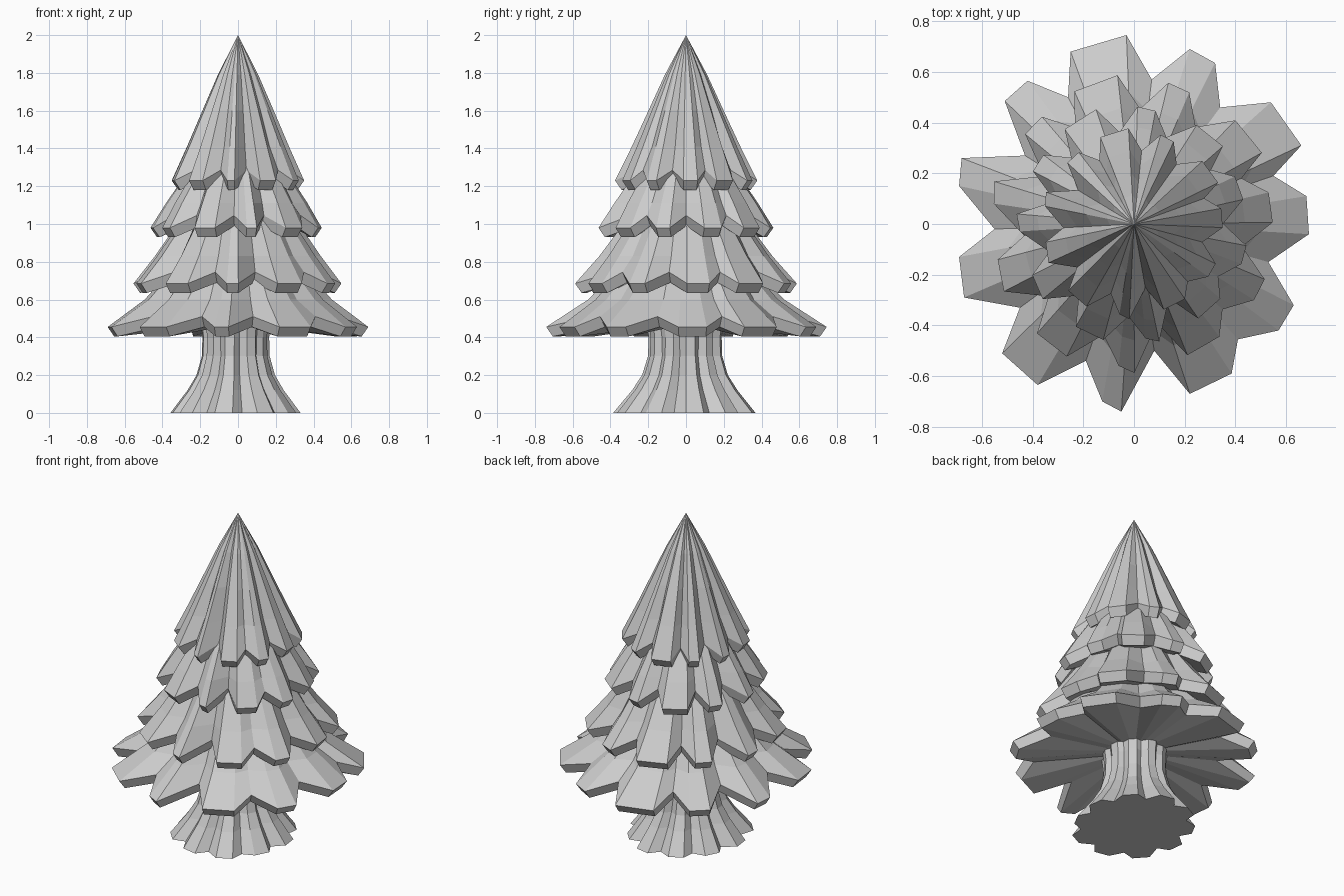
import bpy, bmesh, math, random

if "Cube" in bpy.data.objects:
    bpy.data.objects.remove(bpy.data.objects["Cube"])

random.seed(4)

# Ragged skirt outline seen from above: per petal two tip corners, then a valley
OUTLINE = [(-.25, .68), (-.03, .745), (.07, .57), (.22, .69), (.32, .635), (.34, .46),
           (.54, .48), (.66, .31), (.55, .19), (.68, .11), (.69, -.04), (.53, -.15),
           (.63, -.32), (.57, -.42), (.41, -.455), (.385, -.59), (.22, -.67), (.08, -.5),
           (-.05, -.74), (-.125, -.70), (-.19, -.54), (-.38, -.635), (-.52, -.51), (-.45, -.33),
           (-.67, -.29), (-.69, -.13), (-.55, -.02), (-.69, .15), (-.68, .26), (-.43, .27),
           (-.51, .485), (-.42, .565), (-.26, .50)]
POLAR = [(math.atan2(y, x), math.hypot(x, y) / .72) for x, y in OUTLINE]


def loft(name, rings, apex=None):
    """Join equal rings of points into a closed flat-shaded solid."""
    bm = bmesh.new()
    rows = [[bm.verts.new(p) for p in ring] for ring in rings]
    n = len(rows[0])
    for a, b in zip(rows, rows[1:]):
        for i in range(n):
            bm.faces.new((a[i], a[(i + 1) % n], b[(i + 1) % n], b[i]))
    bm.faces.new(rows[0])
    if apex:
        tip = bm.verts.new(apex)
        for i in range(n):
            bm.faces.new((rows[-1][i], rows[-1][(i + 1) % n], tip))
    else:
        bm.faces.new(rows[-1])
    bmesh.ops.recalc_face_normals(bm, faces=bm.faces)
    mesh = bpy.data.meshes.new(name)
    bm.to_mesh(mesh)
    bm.free()
    obj = bpy.data.objects.new(name, mesh)
    bpy.context.collection.objects.link(obj)
    return obj


def tier(name, radius, turn, tip_z, valley_z, under, profile, apex=None):
    """Skirt of drooping petals; profile holds (radius, z, flute depth) going up."""
    def ring(r, flute, heights, inset=0.0):
        pts = []
        for i, (a, k) in enumerate(POLAR):
            q = r * (1 + (k - 1) * flute) - inset
            a += math.radians(turn)
            pts.append((q * math.cos(a), q * math.sin(a), heights[i % 3 == 2]))
        return pts
    rings = [ring(under[0], 0, (under[1], under[1])),
             ring(radius, 1, (tip_z - .05, valley_z - .055), .035),
             ring(radius, 1, (tip_z, valley_z))]
    rings += [ring(r, f, (z, z)) for r, z, f in profile]
    return loft(name, rings, apex)


# Four tiers of branches, bottom to top
tier("bottom_branches", .72, 0, .455, .51, (.17, .46),
     [(.51, .60, .6), (.38, .74, .4), (.26, .9, .3)])
tier("lower_middle_branches", .57, 4, .685, .745, (.25, .75),
     [(.45, .83, .65), (.335, .99, .45), (.22, 1.15, .3)])
tier("upper_middle_branches", .46, 16, .98, 1.045, (.2, 1.03),
     [(.38, 1.11, .7), (.285, 1.25, .5), (.18, 1.4, .3)])
tier("top_branches", .365, 1, 1.23, 1.285, (.17, 1.28),
     [(.28, 1.41, .85), (.195, 1.6, .7), (.11, 1.79, .6)], apex=(0, 0, 2))

# Fluted trunk flaring into roots
LOBES = 10
lobe_size = [random.uniform(.96, 1.08) for _ in range(LOBES)]
trunk = []
for r, z, groove in [(.345, 0, .84), (.255, .12, .83), (.208, .2, .83),
                     (.18, .3, .84), (.177, .4, .87), (.2, .6, .9)]:
    row = []
    for i in range(LOBES * 3):
        a = math.tau * (i + .25 * (i % 3 == 1)) / (LOBES * 3)
        k = lobe_size[i // 3] * (groove if i % 3 == 2 else 1)
        row.append((r * k * math.cos(a) - .01, r * k * math.sin(a) * 1.06, z))
    trunk.append(row)
loft("trunk", trunk)
